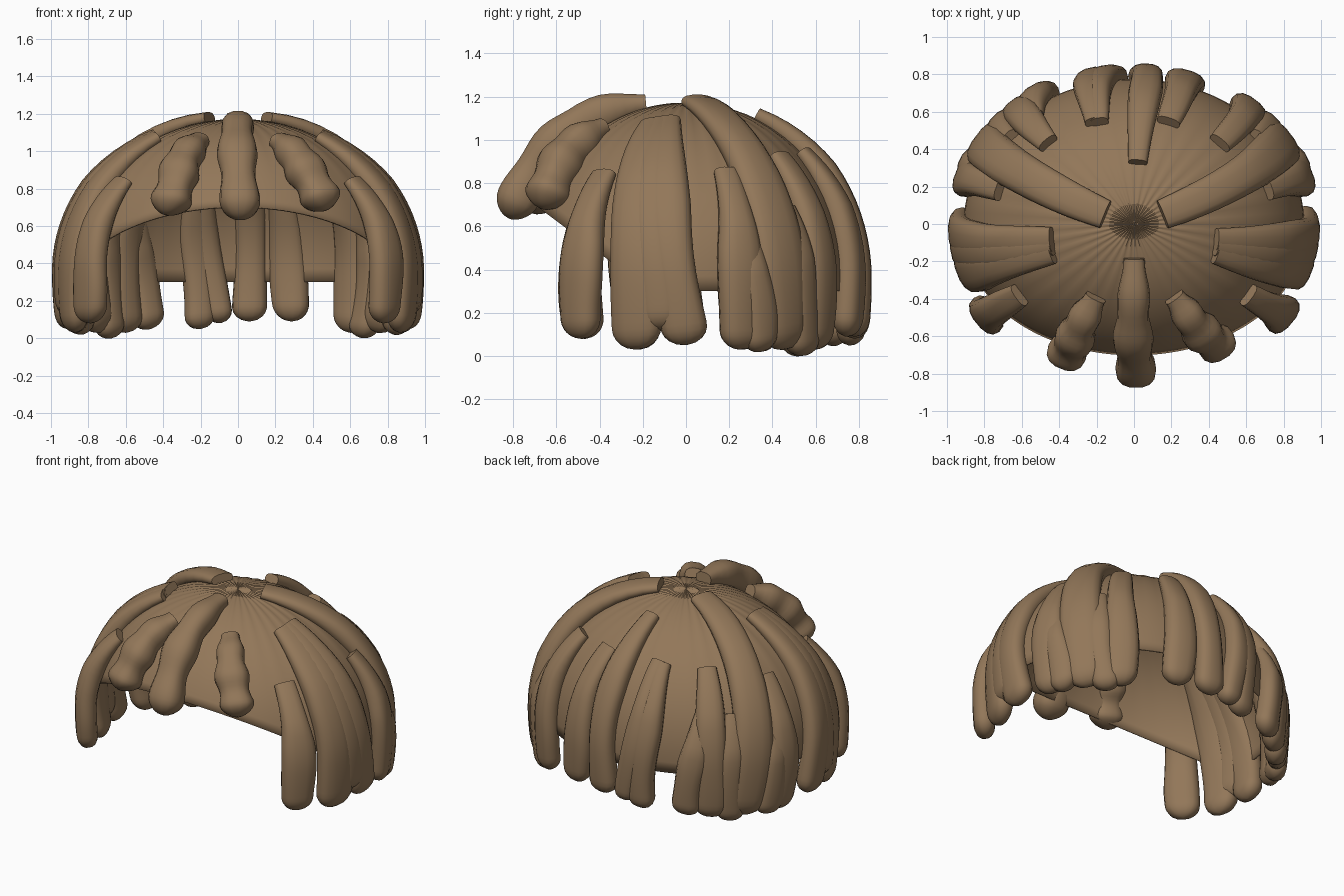
import bpy, bmesh, math, random
from mathutils import Vector

random.seed(4)
RX, RY, ZC, H = 0.91, 0.775, 0.36, 0.81   # dome half-widths, shoulder height, rise
SKIRT = 1.2                               # drop per unit of u below the shoulder

if "Cube" in bpy.data.objects:
    bpy.data.objects.remove(bpy.data.objects["Cube"])

brown = bpy.data.materials.new("hair_brown")
brown.use_nodes = True
brown.diffuse_color = (0.29, 0.185, 0.1, 1)
brown.node_tree.nodes["Principled BSDF"].inputs["Base Color"].default_value = brown.diffuse_color


def dome(az, u):
    """Point on the scalp form: u = 0 crown, u = 1 shoulder, beyond that straight down."""
    th = min(u, 1) * math.pi / 2
    below = max(u - 1, 0)
    r = math.sin(th) - 0.4 * below ** 2
    return Vector((RX * r * math.cos(az), RY * r * math.sin(az),
                   ZC + H * math.cos(th) - SKIRT * below))


def normal(p):
    return Vector((p.x / RX ** 2, p.y / RY ** 2, max(p.z - ZC, 0) / H ** 2)).normalized()


def u_at_height(z):
    if z < ZC:
        return 1 + (ZC - z) / SKIRT
    return math.acos((z - ZC) / H) * 2 / math.pi


def finish(name, bm):
    bmesh.ops.recalc_face_normals(bm, faces=bm.faces)
    me = bpy.data.meshes.new(name)
    bm.to_mesh(me)
    bm.free()
    me.materials.append(brown)
    ob = bpy.data.objects.new(name, me)
    bpy.context.collection.objects.link(ob)
    bpy.ops.object.select_all(action='DESELECT')
    ob.select_set(True)
    bpy.context.view_layer.objects.active = ob
    bpy.ops.object.shade_smooth_by_angle(angle=math.radians(45))
    return ob


def bridge(bm, a, b):
    n = len(a)
    for i in range(n):
        bm.faces.new((a[i], a[(i + 1) % n], b[(i + 1) % n], b[i]))


# Scalp shell, open below and cut higher over the face
def hem(az):
    lo, hi = 0.2, 1.5
    for _ in range(24):
        mid = (lo + hi) / 2
        p = dome(az, mid)
        edge = min(0.7, max(0.3, 0.7 - 0.75 * (p.y + 0.7)))
        lo, hi = (mid, hi) if p.z > edge else (lo, mid)
    return lo


def make_shell(segments=144, rows=18):
    bm = bmesh.new()
    angles = [math.tau * i / segments for i in range(segments)]
    hems = [hem(a) for a in angles]
    crown = bm.verts.new(dome(0, 0))
    last = None
    for j in range(1, rows + 1):
        ring = []
        for i, a in enumerate(angles):
            p = dome(a, hems[i] * j / rows)
            ripple = 0.003 * math.sin(36 * a) * (1 - j / rows)
            ring.append(bm.verts.new(p + normal(p) * ripple))
        if last:
            bridge(bm, last, ring)
        else:
            for i in range(segments):
                bm.faces.new((crown, ring[i], ring[(i + 1) % segments]))
        last = ring
    ob = finish("scalp_shell", bm)
    mod = ob.modifiers.new("thickness", 'SOLIDIFY')
    mod.thickness = 0.012
    mod.offset = -1


# Lock of hair: flat-cut root, rounded tip, laid along the dome
def make_lock(name, x0, y0, x1, y1, tip_z, width, lift=0.02, lumpy=False, rings=26, sides=14):
    a0 = math.atan2(y0 / RY, x0 / RX)
    a1 = math.atan2(y1 / RY, x1 / RX)
    u0 = math.asin(min(1, math.hypot(x0 / RX, y0 / RY))) * 2 / math.pi
    u1 = u_at_height(tip_z)
    phase = random.uniform(0, math.tau)
    path, norms = [], []
    for k in range(rings):
        t = 1 - (1 - k / (rings - 1)) ** 1.5
        p = dome(a0 + (a1 - a0) * t ** 0.8, u0 + (u1 - u0) * t)
        n = normal(p)
        rise = 0.02 + (lift - 0.02) * math.sin(min(t * 1.6, 1) * math.pi / 2)
        path.append((t, p + n * rise))
        norms.append(n)
    total = sum((path[k + 1][1] - path[k][1]).length for k in range(rings - 1))
    bm = bmesh.new()
    last = None
    for k, (t, c) in enumerate(path):
        tangent = (path[min(k + 1, rings - 1)][1] - path[max(k - 1, 0)][1]).normalized()
        side = tangent.cross(norms[k]).normalized()
        up = side.cross(tangent)
        left = (1 - t) * total
        cap = width * 0.95
        tip = math.sqrt(max(0.004, 1 - (1 - left / cap) ** 2)) if left < cap else 1
        grow = 0.6 + 0.4 * min(1, t * 2.2)
        wob = 1 + 0.06 * math.sin(9 * t + phase)
        thick = 0.066 * (0.5 + 0.5 * min(1, t * 3))
        if lumpy:
            wob = 1 + 0.09 * math.sin(19 * t - 2.5)
            thick *= 1.4 * wob
        w = width * grow * tip * wob
        c = c + side * 0.012 * math.sin(6 * t + phase) * t
        ring = []
        for i in range(sides):
            a = math.tau * i / sides
            cx, cy = math.cos(a), math.sin(a)
            ring.append(bm.verts.new(c + side * w * math.copysign(abs(cx) ** 0.8, cx)
                                     + up * thick * tip * math.copysign(abs(cy) ** 0.8, cy)))
        if last:
            bridge(bm, last, ring)
        else:
            bm.faces.new(ring)
        last = ring
    bm.faces.new(last)
    finish(name, bm)


make_shell()

# Locks that repeat on both sides: root x, y, tip x, y, tip height, half width, lift
PAIRS = {
    "crown_lock": (0.15, 0.05, 0.78, 0.48, 0.03, 0.125, 0.03),
    "temple_lock": (0.6, -0.37, 0.83, -0.49, 0.08, 0.105, 0.065),
    "side_front_lock": (0.43, -0.14, 0.97, -0.25, 0.03, 0.115, 0.02),
    "side_middle_lock": (0.43, -0.11, 0.98, -0.13, 0.12, 0.1, 0.02),
    "side_rear_lock": (0.43, -0.08, 0.98, -0.01, 0.05, 0.105, 0.02),
    "ear_lock": (0.7, 0.18, 0.93, 0.27, 0.03, 0.1, 0.03),
    "lower_ear_lock": (0.82, 0.25, 0.88, 0.36, 0.02, 0.085, 0.04),
    "nape_side_lock": (0.45, 0.42, 0.6, 0.6, 0.03, 0.1, 0.03),
    "lower_nape_lock": (0.65, 0.45, 0.7, 0.54, 0.0, 0.085, 0.03),
}
for name, (x0, y0, x1, y1, *rest) in PAIRS.items():
    for label, s in (("left_", 1), ("right_", -1)):
        make_lock(label + name, s * x0, y0, s * x1, y1, *rest)

# Locks hanging down the back
BACK = [
    (0.02, 0.32, 0.07, 0.74, 0.09, 0.09),
    (0.18, 0.53, 0.27, 0.72, 0.09, 0.1),
    (-0.18, 0.53, -0.1, 0.74, 0.08, 0.075),
    (-0.21, 0.53, -0.19, 0.73, 0.05, 0.085),
    (-0.52, 0.56, -0.45, 0.66, 0.05, 0.09, 0.04),
]
for i, spec in enumerate(BACK):
    make_lock(f"back_lock_{i + 1}", *spec)

# Lumpy bangs curling over the forehead
make_lock("middle_bang", 0, -0.18, 0, -0.8, 0.61, 0.1, 0.08, lumpy=True)
make_lock("left_bang", 0.21, -0.38, 0.45, -0.64, 0.66, 0.1, 0.06, lumpy=True)
make_lock("right_bang", -0.2, -0.38, -0.37, -0.68, 0.64, 0.1, 0.06, lumpy=True)
